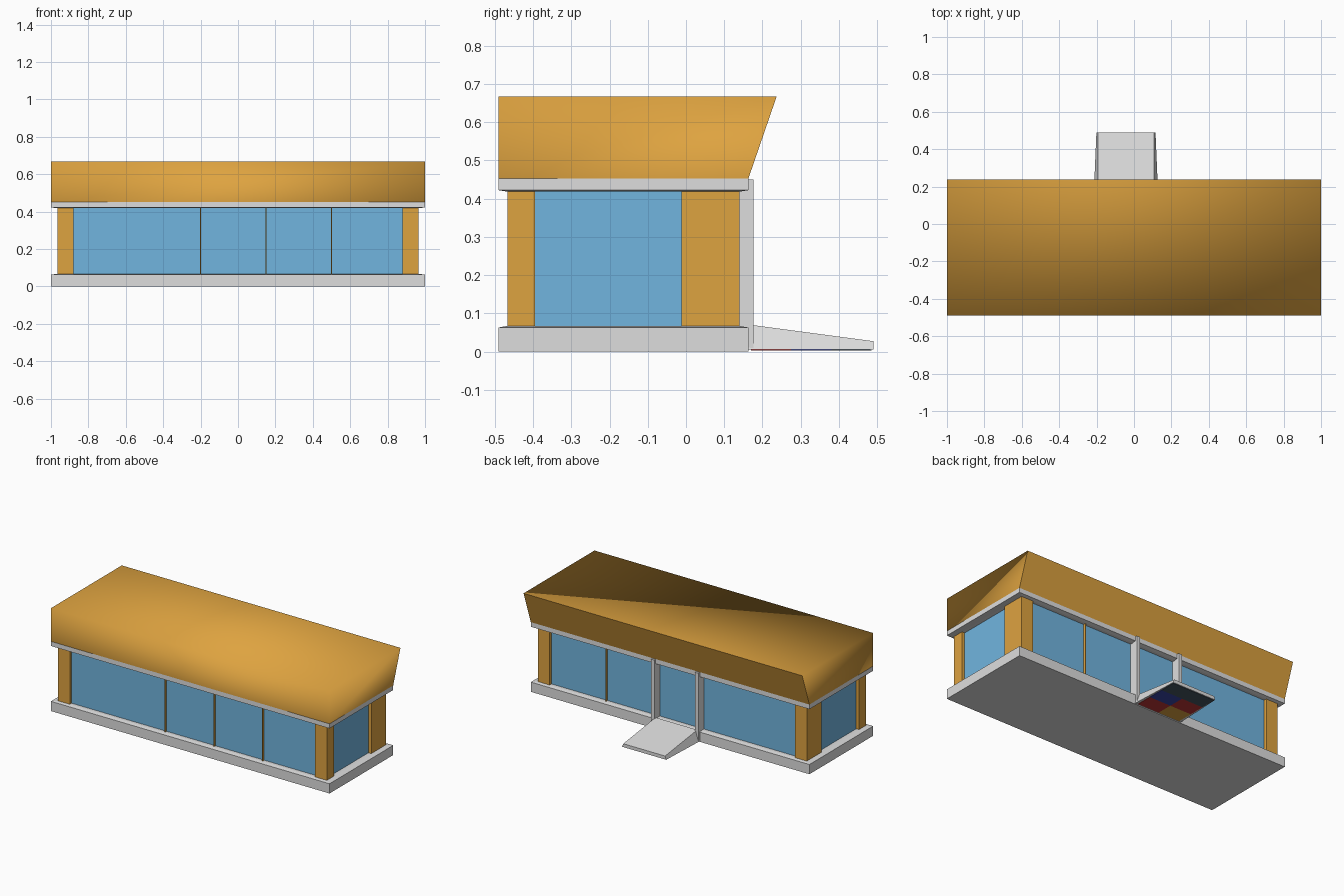
import bpy, bmesh

if "Cube" in bpy.data.objects:
    bpy.data.objects.remove(bpy.data.objects["Cube"])


def material(name, rgb):
    m = bpy.data.materials.new(name)
    m.diffuse_color = (*rgb, 1)
    m.use_nodes = True
    m.node_tree.nodes["Principled BSDF"].inputs["Base Color"].default_value = m.diffuse_color
    return m


GREY = material("pale grey", (0.73, 0.73, 0.73))
ORANGE = material("warm orange", (0.73, 0.366, 0.051))
GLASS = material("window blue", (0.165, 0.462, 0.738))
NAVY = material("navy", (0.04, 0.06, 0.39))
RED = material("dark red", (0.52, 0.035, 0.035))
SLATE = material("slate", (0.06, 0.09, 0.12))


def loft(name, rings, mat):
    """Closed solid through a stack of four-point rings (counter-clockwise from above)."""
    bm = bmesh.new()
    rows = [[bm.verts.new(p) for p in r] for r in rings]
    bm.faces.new(rows[0][::-1])
    bm.faces.new(rows[-1])
    for a, b in zip(rows, rows[1:]):
        for i in range(4):
            j = (i + 1) % 4
            bm.faces.new((a[i], a[j], b[j], b[i]))
    bmesh.ops.recalc_face_normals(bm, faces=bm.faces)
    me = bpy.data.meshes.new(name)
    bm.to_mesh(me)
    bm.free()
    me.materials.append(mat)
    ob = bpy.data.objects.new(name, me)
    bpy.context.collection.objects.link(ob)
    return ob


def rect(x0, x1, y0, y1, z):
    return [(x0, y0, z), (x1, y0, z), (x1, y1, z), (x0, y1, z)]


def box(name, x0, x1, y0, y1, z0, z1, mat):
    return loft(name, [rect(x0, x1, y0, y1, z0), rect(x0, x1, y0, y1, z1)], mat)


# floor and ceiling slabs with a shallow slope in to the walls
edge = (-1, 1, -0.49, 0.163)
wall = (-0.965, 0.965, -0.467, 0.14)
loft("floor_slab", [rect(*edge, 0), rect(*edge, 0.063), rect(*wall, 0.067)], GREY)
loft("ceiling_slab", [rect(*wall, 0.418), rect(*edge, 0.422), rect(*edge, 0.452)], GREY)

# roof block, overhanging at the back; smooth everywhere except back and underside
roof = loft("roof", [rect(*edge, 0.452), rect(-1, 1, -0.49, 0.237, 0.667)], ORANGE)
bm = bmesh.new()
bm.from_mesh(roof.data)
for f in bm.faces:
    f.smooth = True
    if f.normal.y > 0.5 or f.normal.z < -0.9:
        for e in f.edges:
            e.smooth = False
bm.to_mesh(roof.data)
bm.free()

# recessed glazing
box("glazing", -0.945, 0.945, -0.448, 0.121, 0.06, 0.43, GLASS)

# corner posts
for side, sx in (("left", -1), ("right", 1)):
    xa, xb = sorted((sx * 0.88, sx * 0.965))
    box(side + "_front_post", xa, xb, -0.467, -0.395, 0.06, 0.43, ORANGE)
    box(side + "_back_post", xa, xb, -0.012, 0.14, 0.06, 0.43, ORANGE)

# thin window fins
for i, x in enumerate((-0.20, 0.15, 0.50)):
    box(f"front_fin_{i + 1}", x - 0.002, x + 0.002, -0.465, -0.446, 0.06, 0.43, ORANGE)
box("back_fin", 0.478, 0.482, 0.119, 0.139, 0.06, 0.43, ORANGE)

# door frame posts, cut at a slope at the foot
CX = -0.043
for side, sx in (("left", -1), ("right", 1)):
    c = CX + sx * 0.158
    a, b = c - 0.012, c + 0.012
    foot = [(a, 0.12, 0.02), (b, 0.12, 0.02), (b, 0.177, 0.005), (a, 0.177, 0.005)]
    loft(side + "_door_post", [foot, rect(a, b, 0.12, 0.177, 0.45)], GREY)

# entrance ramp with flared sides


def ramp_ring(h0, h1, z0, z1):
    return [(CX - h0, 0.16, z0), (CX + h0, 0.16, z0), (CX + h1, 0.49, z1), (CX - h1, 0.49, z1)]


loft("ramp", [ramp_ring(0.172, 0.158, 0.005, 0.005), ramp_ring(0.15, 0.15, 0.071, 0.027)], GREY)

# patchwork underside of the ramp
patches = [[ORANGE, RED], [RED, NAVY], [SLATE, SLATE]]
for r, row in enumerate(patches):
    for c, mat in enumerate(row):
        x0, y0 = CX - 0.154 + c * 0.154, 0.17 + r * 0.105
        box(f"ramp_underside_{r + 1}_{c + 1}", x0, x0 + 0.154, y0, y0 + 0.105, 0.003, 0.006, mat)
